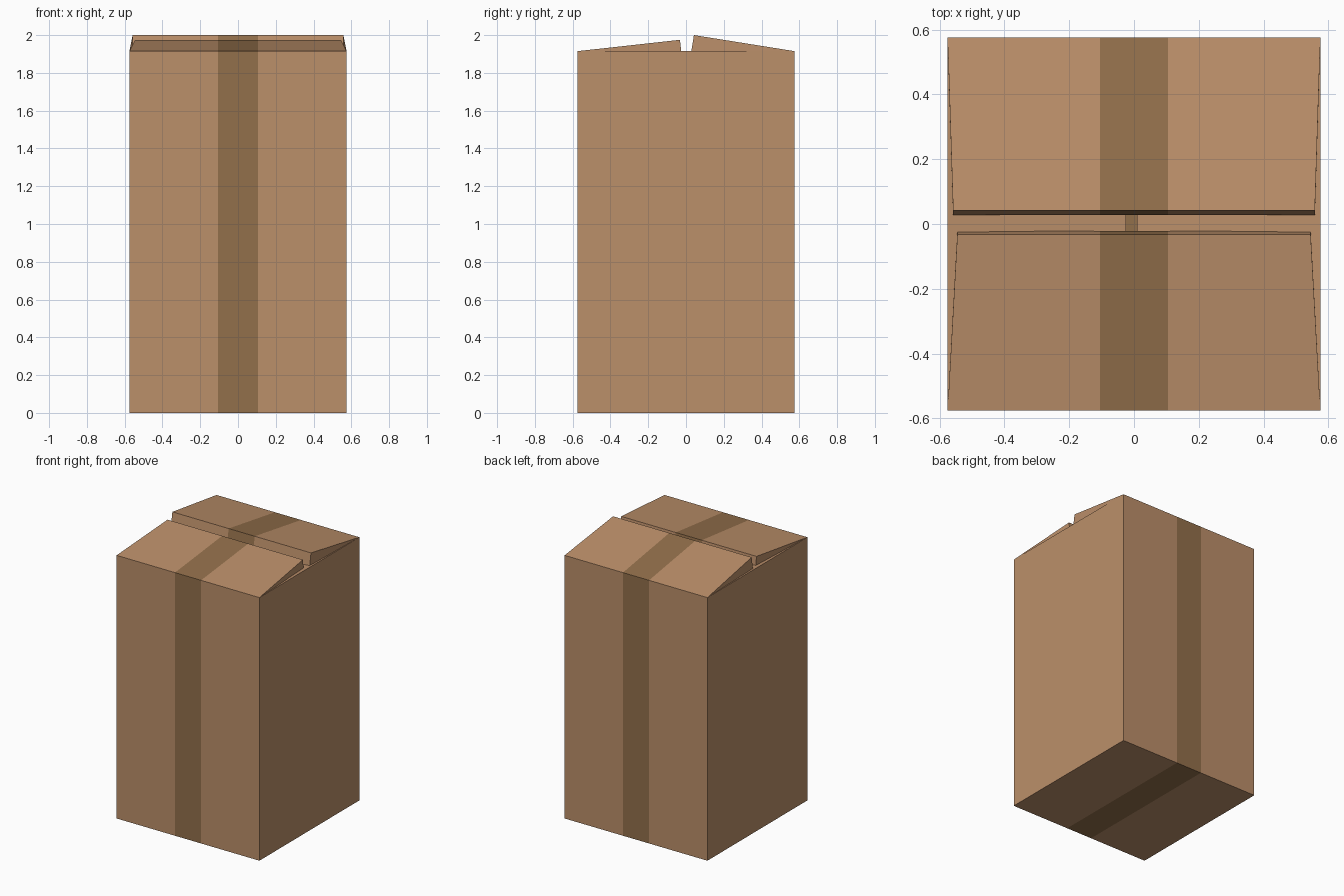
import bpy, bmesh

if "Cube" in bpy.data.objects:
    bpy.data.objects.remove(bpy.data.objects["Cube"])

W, H, S = 0.575, 1.915, 0.105   # half width, box height, half tape width


def mat(name, col):
    m = bpy.data.materials.new(name)
    m.diffuse_color = (*col, 1)
    m.use_nodes = True
    m.node_tree.nodes["Principled BSDF"].inputs["Base Color"].default_value = m.diffuse_color
    return m


CARD = mat("cardboard", (0.50, 0.276, 0.144))
TAPE = mat("tape", (0.29, 0.160, 0.070))


def finish(name, bm, taped):
    """Cut the tape band into the mesh and colour it."""
    bmesh.ops.recalc_face_normals(bm, faces=bm.faces)
    if taped:
        for x in (-S, S):
            bmesh.ops.bisect_plane(bm, geom=bm.verts[:] + bm.edges[:] + bm.faces[:],
                                   plane_co=(x, 0, 0), plane_no=(1, 0, 0))
        for f in bm.faces:
            f.material_index = int(abs(f.calc_center_median().x) < S and abs(f.normal.x) < 0.5)
    me = bpy.data.meshes.new(name)
    bm.to_mesh(me)
    bm.free()
    me.materials.append(CARD)
    me.materials.append(TAPE)
    bpy.context.collection.objects.link(bpy.data.objects.new(name, me))


def wedge(name, hinge, top, bottom, taped):
    """Flap with a sharp hinge edge, growing to a thick free edge."""
    bm = bmesh.new()
    h = [bm.verts.new(p) for p in hinge]
    t = [bm.verts.new(p) for p in top]
    b = [bm.verts.new(p) for p in bottom]
    for f in ((h[0], h[1], t[1], t[0]), (h[0], h[1], b[1], b[0]),
              (t[0], t[1], b[1], b[0]), (h[0], t[0], b[0]), (h[1], t[1], b[1])):
        bm.faces.new(f)
    finish(name, bm, taped)


# Open box body
bm = bmesh.new()
bmesh.ops.create_cube(bm, size=1)
for v in bm.verts:
    v.co = (v.co.x * 2 * W, v.co.y * 2 * W, (v.co.z + 0.5) * H)
bmesh.ops.recalc_face_normals(bm, faces=bm.faces)
bmesh.ops.delete(bm, geom=[f for f in bm.faces if f.normal.z > 0.5], context='FACES_ONLY')
finish("box_body", bm, True)

# Outer flaps: side, half width, free edge top (y, z), free edge bottom (y, z)
for name, s, w, (ty, tz), (by, bz) in (
        ("front_flap", -1, 0.545, (0.032, 1.975), (0.022, 1.885)),
        ("back_flap", 1, 0.558, (0.042, 2.0), (0.027, 1.908))):
    wedge(name, [(-W, s * W, H), (W, s * W, H)],
          [(-w, s * ty, tz), (w, s * ty, tz)],
          [(-w, s * by, bz), (w, s * by, bz)], True)

# Inner side flaps, sagging slightly and leaving a narrow slot
for name, s, x in (("left_inner_flap", -1, -0.025), ("right_inner_flap", 1, 0.01)):
    wedge(name, [(s * W, -W, H), (s * W, W, H)],
          [(x, -0.56, 1.86), (x, 0.56, 1.86)],
          [(x, -0.56, 1.80), (x, 0.56, 1.80)], False)
